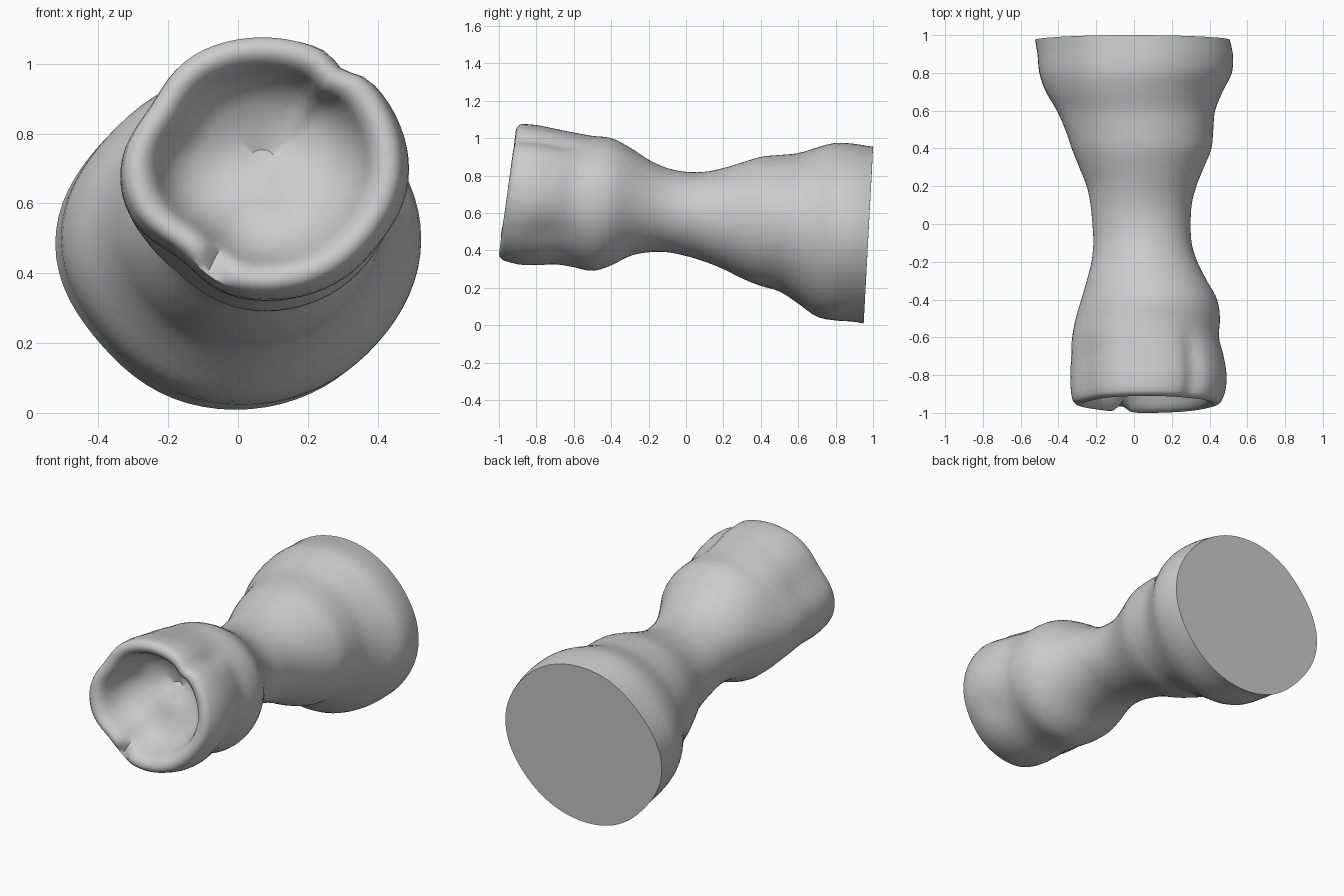
import bpy, bmesh, math

if "Cube" in bpy.data.objects:
    bpy.data.objects.remove(bpy.data.objects["Cube"])

# Silhouette profiles sampled every 0.1 along y from -1 to 1
TOP = [1.06, 1.075, 1.07, 1.05, 1.03, 1.012, 1.0, .95, .885, .84, .82,
       .82, .84, .87, .90, .91, .92, .95, .975, .97, .955]
BOTTOM = [.35, .325, .32, .325, .31, .29, .32, .37, .39, .39, .37,
          .34, .30, .25, .21, .18, .115, .045, .025, .018, .0]
LEFT = [-.31, -.335, -.34, -.335, -.33, -.31, -.28, -.25, -.225, -.215, -.22,
        -.23, -.25, -.29, -.33, -.365, -.41, -.47, -.505, -.515, -.53]
RIGHT = [.43, .48, .49, .475, .45, .455, .44, .385, .335, .305, .30,
         .305, .33, .37, .41, .42, .43, .47, .52, .525, .505]
SIDES = 72


def sample(table, y):
    """Catmull-Rom interpolation of a profile."""
    f = max(0.0, min(19.999, (y + 1) * 10))
    i = int(f)
    t = f - i
    a, b, c, d = (table[max(0, min(20, i + k))] for k in (-1, 0, 1, 2))
    return b + .5 * t * (c - a + t * (2*a - 5*b + 4*c - d + t * (3*(b - c) + d - a)))


def bump(angle, centre, width):
    """Smooth bell around an angle in degrees."""
    d = (angle - centre + 180) % 360 - 180
    return math.exp(-(d / width) ** 2)


def smooth(a, b, v):
    t = max(0, min(1, (v - a) / (b - a)))
    return t * t * (3 - 2 * t)


def ring(u, scale=1.0, dy=0.0, notch=0.0):
    """One tilted cross-section, optionally shrunk and shifted for rim and cup."""
    tilt = .045 - .02 * smooth(-1, 1, u)
    top, bot = sample(TOP, u + tilt), sample(BOTTOM, u - tilt)
    left, right = sample(LEFT, u), sample(RIGHT, u)
    cx, cz = (left + right) / 2, (top + bot) / 2
    rx, rz = (right - left) / 2, (top - bot) / 2
    front, back = smooth(-.25, -.75, u), smooth(.3, .8, u)
    groove = smooth(-.55, -.72, u)
    verts = []
    for i in range(SIDES):
        deg = 360 * i / SIDES
        a = math.radians(deg)
        r = 1 - front * (.08 * bump(deg, 149, 20) + .11 * bump(deg, 229, 20)
                         + .02 * bump(deg, 325, 20))
        r -= back * (.04 * bump(deg, 140, 25) + .045 * bump(deg, 218, 25)
                     + .02 * bump(deg, 322, 25) + .02 * bump(deg, 40, 25))
        r -= groove * .065 * bump(deg, 54, 7)
        r -= .03 * bump(deg, 328, 14) * math.exp(-((u + .73) / .08) ** 2)
        y = u + tilt * math.sin(a) + dy + notch * bump(deg, 246, 6)
        verts.append(bm.verts.new((cx + rx * r * scale * math.cos(a), y,
                                   cz + rz * r * scale * math.sin(a))))
    return verts


bm = bmesh.new()
FRONT, BACK = -.925, .975

# Cup floor, cup wall and rounded rim, from the inside out
rim = [(.12, .225, 0), (.3, .21, 0), (.48, .185, 0), (.6, .15, 0), (.68, .105, 0),
       (.73, .06, 0), (.765, .02, .02), (.80, -.008, .04), (.85, -.024, .05),
       (.90, -.03, .05), (.95, -.025, .04), (.985, -.012, .02)]
rings = [ring(FRONT, *p) for p in rim]

# Outer waisted body
STEPS = 56
rings += [ring(FRONT + (BACK - FRONT) * i / STEPS) for i in range(STEPS + 1)]

for r0, r1 in zip(rings, rings[1:]):
    for i in range(SIDES):
        j = (i + 1) % SIDES
        bm.faces.new((r0[i], r0[j], r1[j], r1[i]))
bm.faces.new(rings[0])
bm.faces.new(rings[-1])  # flat base
bmesh.ops.recalc_face_normals(bm, faces=bm.faces[:])

mesh = bpy.data.meshes.new("waisted_body")
bm.to_mesh(mesh)
bm.free()
body = bpy.data.objects.new("waisted_body", mesh)
bpy.context.collection.objects.link(body)
bpy.context.view_layer.objects.active = body
body.select_set(True)
bpy.ops.object.shade_smooth_by_angle(angle=math.radians(45))
